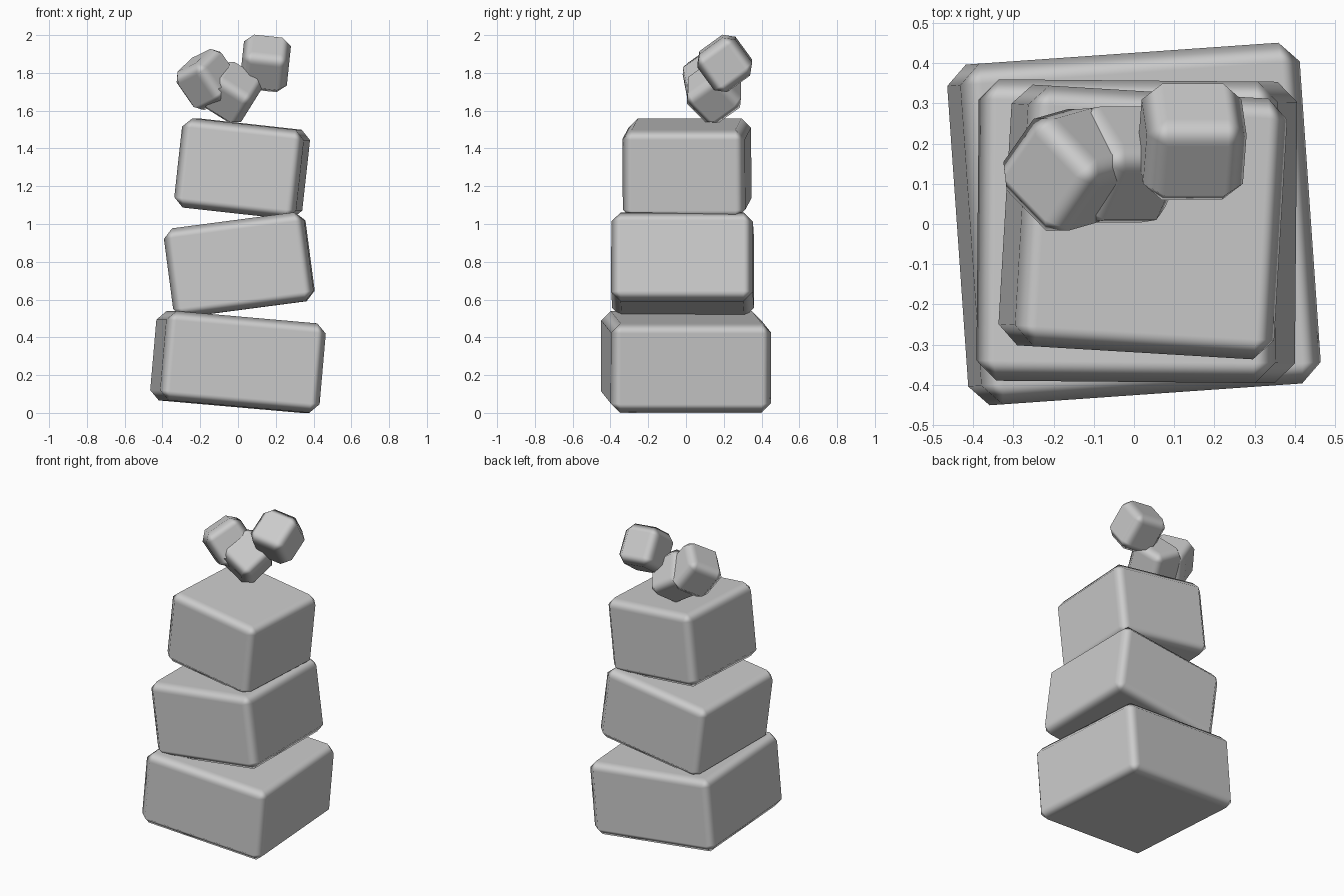
import bpy
from math import radians
from mathutils import Matrix, Vector

if "Cube" in bpy.data.objects:
    bpy.data.objects.remove(bpy.data.objects["Cube"])

BEVEL = 0.05


def stone(name, size, location, rotation):
    """Chamfered stone block with soft shading across the chamfers."""
    bpy.ops.mesh.primitive_cube_add(size=1)
    ob = bpy.context.object
    ob.name = name
    ob.data.transform(Matrix.Diagonal((*size, 1)))
    ob.location = location
    ob.rotation_euler = rotation
    bpy.ops.object.shade_smooth()
    bev = ob.modifiers.new("chamfer", 'BEVEL')
    bev.width = BEVEL
    bev.segments = 1
    bev.limit_method = 'NONE'
    bev.harden_normals = True
    return ob


def degrees(x, y, z):
    return (radians(x), radians(y), radians(z))


# Three large stacked blocks, each leaning a different way
for name, width, loc, rot in (
    ("bottom_block", 0.85, (0, 0, 0.27), (0, 5, 4)),
    ("middle_block", 0.75, (0.007, -0.018, 0.784), (0, -7.5, -0.5)),
    ("top_block", 0.65, (0.022, 0.005, 1.293), (0, 6.3, -3.4)),
):
    stone(name, (width, width, 0.475), loc, degrees(*rot))

# Three small pebbles piled on top
pebble = (0.25, 0.25, 0.25)
stone("lower_pebble", pebble, (-0.033, 0.148, 1.697), degrees(40, 32, 0))
stone("right_pebble", pebble, (0.145, 0.205, 1.85), degrees(36, 6, 0))

# Left pebble: orientation from two of its face directions
up = Vector((-0.56, -0.16, 0.81)).normalized()
back = Vector((0.52, 0.72, 0.46))
back = (back - up * back.dot(up)).normalized()
side = back.cross(up)
turn = Matrix((side, back, up)).transposed().to_euler()
stone("left_pebble", pebble, (-0.163, 0.135, 1.765), turn)
